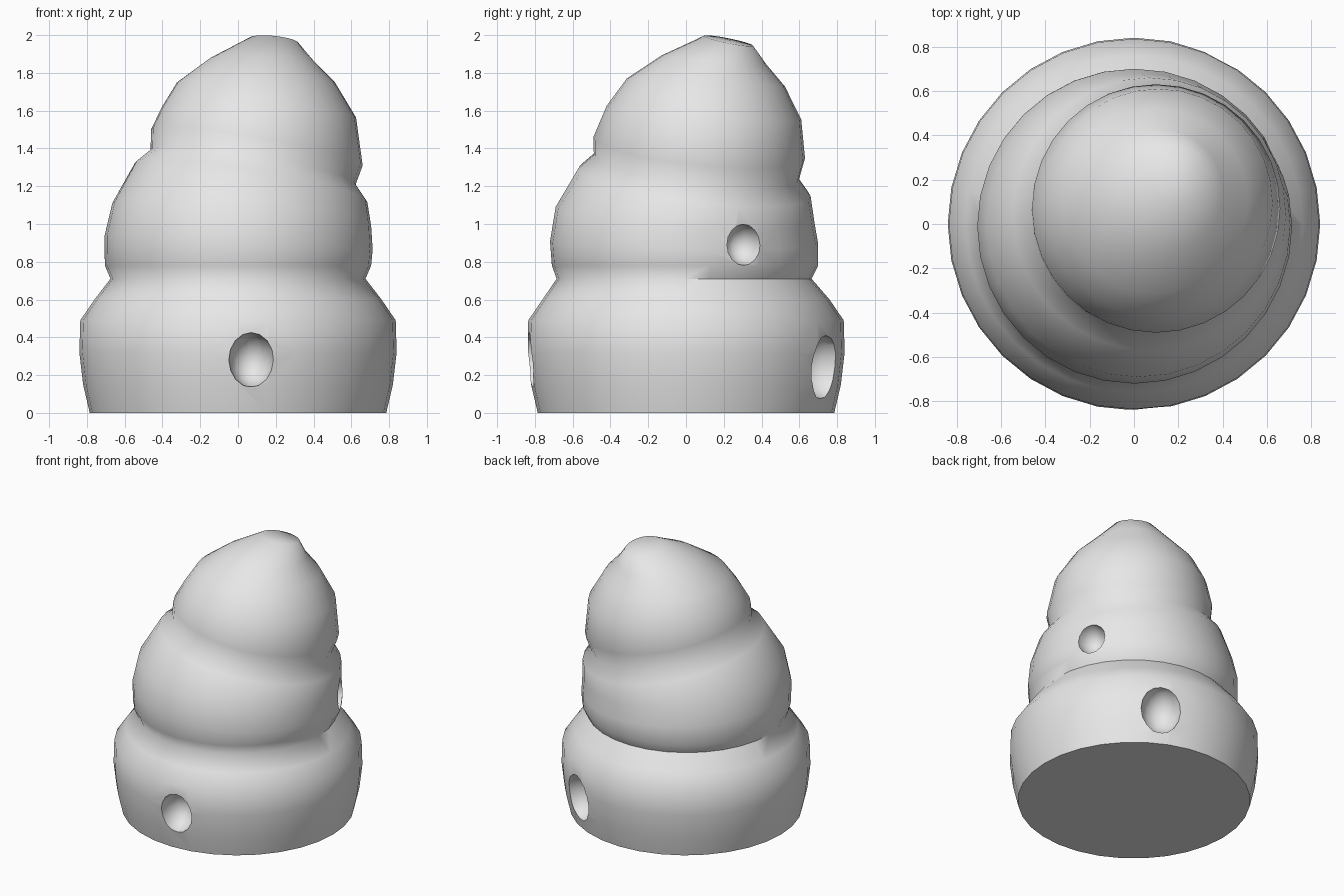
import bpy, bmesh, math
from mathutils import Vector

if "Cube" in bpy.data.objects:
    bpy.data.objects.remove(bpy.data.objects["Cube"])

SEG = 32
clay = bpy.data.materials.new("light_grey")
clay.diffuse_color = (0.8, 0.8, 0.8, 1)
clay.use_nodes = True
clay.node_tree.nodes["Principled BSDF"].inputs["Base Color"].default_value = clay.diffuse_color

# Hive rings: centre x, centre y, radius, height, slope along x, slope along y
rings = [
    (0, 0, .785, 0, 0, 0), (0, 0, .82, .15, 0, 0), (0, 0, .84, .32, 0, 0),
    (0, 0, .835, .49, 0, 0), (0, 0, .76, .60, 0, 0), (0, -.01, .675, .71, 0, 0),
    (0, -.005, .705, .78, 0, 0), (.003, -.01, .71, .90, -.05, -.01),
    (.02, -.005, .685, 1.05, -.09, -.06), (.07, .045, .615, 1.22, -.17, -.12),
    (.08, .055, .543, 1.30, -.167, -.12), (.10, .07, .56, 1.405, -.17, -.10),
    (.11, .095, .515, 1.59, -.05, -.07), (.095, .105, .418, 1.75, 0, -.05),
    (.125, .15, .275, 1.87, -.02, -.09), (.19, .225, .13, 1.97, -.1, -.2),
]
bm = bmesh.new()
loops = []
for cx, cy, r, z, sx, sy in rings:
    loop = []
    for i in range(SEG):
        a = 2 * math.pi * i / SEG
        dx, dy = r * math.cos(a), r * math.sin(a)
        loop.append(bm.verts.new((cx + dx, cy + dy, z + sx * dx + sy * dy)))
    loops.append(loop)
for lo, hi in zip(loops, loops[1:]):
    for i in range(SEG):
        j = (i + 1) % SEG
        bm.faces.new((lo[i], lo[j], hi[j], hi[i]))
bm.faces.new(loops[0][::-1])
tip = bm.verts.new((.19, .225, 1.975))
for i in range(SEG):
    bm.faces.new((loops[-1][i], loops[-1][(i + 1) % SEG], tip))
me = bpy.data.meshes.new("hive_body")
bm.to_mesh(me)
bm.free()
me.materials.append(clay)
hive = bpy.data.objects.new("hive_body", me)
bpy.context.collection.objects.link(hive)

# Entrance holes: position, half width, half height, depth
holes = [((.07, -.83, .28), .12, .145, .16),
         ((.38, .74, .24), .14, .17, .16),
         ((.64, .31, .89), .10, .11, .13)]
cutters = []
for pos, w, h, d in holes:
    bpy.ops.mesh.primitive_uv_sphere_add(segments=12, ring_count=8, location=pos)
    cut = bpy.context.object
    cut.name = "hole_cutter"
    cut.scale = (d, w, h)
    cut.rotation_euler.z = math.atan2(pos[1], pos[0])
    cut.hide_render = True
    cut.data.materials.append(clay)
    mod = hive.modifiers.new("hole", 'BOOLEAN')
    mod.operation, mod.solver, mod.object = 'DIFFERENCE', 'EXACT', cut
    cutters.append(cut)

bpy.ops.object.select_all(action='DESELECT')
hive.select_set(True)
bpy.context.view_layer.objects.active = hive
for mod in list(hive.modifiers):
    bpy.ops.object.modifier_apply(modifier=mod.name)
for cut in cutters:
    bpy.data.objects.remove(cut)
bpy.ops.object.shade_smooth_by_angle(angle=math.radians(60))
